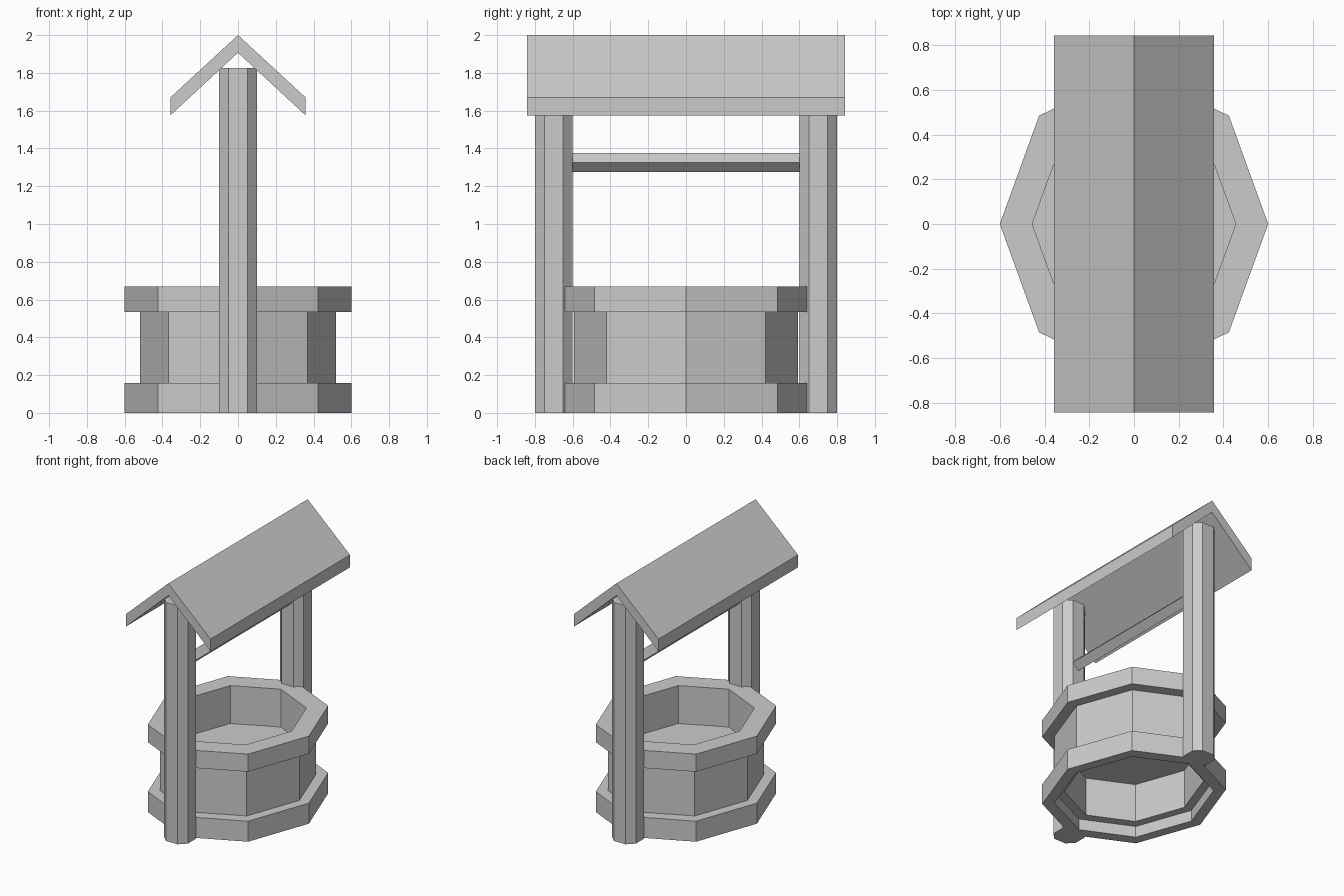
import bpy
from math import cos, sin, tau

if "Cube" in bpy.data.objects:
    bpy.data.objects.remove(bpy.data.objects["Cube"])

RATIO = 0.6 / 0.685  # the well is slightly narrower in x than in y


def make(name, verts, faces):
    mesh = bpy.data.meshes.new(name)
    mesh.from_pydata(verts, [], faces)
    mesh.update()
    obj = bpy.data.objects.new(name, mesh)
    bpy.context.collection.objects.link(obj)
    return obj


def octagon(rx, z):
    return [(rx * cos(i * tau / 8), rx / RATIO * sin(i * tau / 8), z) for i in range(8)]


def tube(name, outer, inner, z0, z1):
    """Hollow octagonal ring with flat rims."""
    loops = [octagon(outer, z0), octagon(outer, z1), octagon(inner, z1), octagon(inner, z0)]
    verts = [v for loop in loops for v in loop]
    faces = [(a * 8 + i, a * 8 + (i + 1) % 8, (a + 1) % 4 * 8 + (i + 1) % 8, (a + 1) % 4 * 8 + i)
             for a in range(4) for i in range(8)]
    return make(name, verts, faces)


def prism(name, start, end):
    """Closed prism between two matching profiles."""
    n = len(start)
    faces = [(i, (i + 1) % n, n + (i + 1) % n, n + i) for i in range(n)]
    faces += [tuple(reversed(range(n))), tuple(range(n, 2 * n))]
    return make(name, start + end, faces)


def along_y(name, profile, half):
    return prism(name, [(x, half, z) for x, z in profile], [(x, -half, z) for x, z in profile])


# Well: base ring, wall, top rim and raised floor
tube("base_ring", 0.6, 0.52, 0.0, 0.157)
tube("well_wall", 0.52, 0.455, 0.085, 0.6)
tube("top_rim", 0.6, 0.455, 0.535, 0.67)
make("well_floor", octagon(0.455, 0.38), [tuple(range(8))])

# Chamfered posts at front and back
a, c = 0.1, 0.05
section = [(a, -c), (a, c), (c, a), (-c, a), (-a, c), (-a, -c), (-c, -a), (c, -a)]
for name, y in (("front_post", -0.7), ("back_post", 0.7)):
    prism(name, [(px, y + py, 0) for px, py in section],
          [(px, y + py, 1.825) for px, py in section])

# Diamond-section crossbar between the posts
along_y("crossbar", [(0.05, 1.325), (0, 1.375), (-0.05, 1.325), (0, 1.275)], 0.605)

# Gabled roof of constant vertical thickness
along_y("roof", [(0.358, 1.575), (0.358, 1.67), (0, 2.0), (-0.358, 1.67),
                 (-0.358, 1.575), (0, 1.907)], 0.843)
